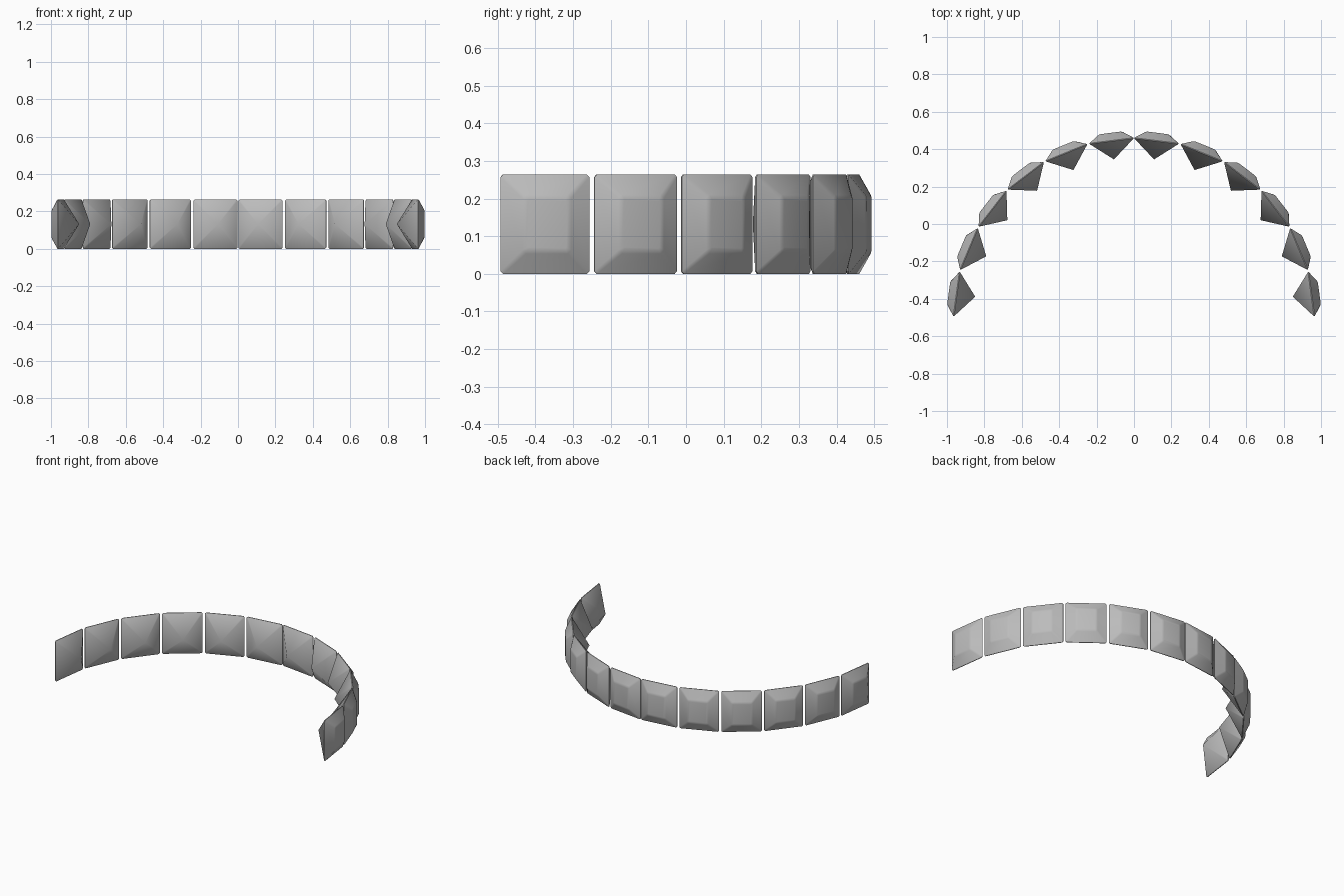
import bpy
import bmesh
import math
from mathutils import Matrix, Vector

cube = bpy.data.objects.get("Cube")
if cube:
    bpy.data.objects.remove(cube, do_unlink=True)

# One grey stone colour
grey = bpy.data.materials.new("stone_grey")
colour = (0.5, 0.5, 0.5, 1)
grey.use_nodes = True
grey.diffuse_color = colour
grey.node_tree.nodes["Principled BSDF"].inputs["Base Color"].default_value = colour

# Stone proportions and the arc they sit on
HALF_W, HALF_H = 0.119, 0.132
INSET, CROWN, DEPTH, CHAMFER = 0.06, 0.043, 0.1, 0.007
RADIUS, CENTRE_Y = 0.957, -0.505
PER_SIDE = 6


def ring(bm, w, h, y, c):
    """Rectangle with clipped corners in the plane at depth y."""
    points = []
    for sx, sz, flip in ((1, 1, 0), (-1, 1, 1), (-1, -1, 0), (1, -1, 1)):
        pair = [(sx * w, sz * (h - c)), (sx * (w - c), sz * h)]
        points += reversed(pair) if flip else pair
    return [bm.verts.new((x, y, z)) for x, z in points]


def stone_mesh():
    """Square cut stone: table and crown face +y, pavilion point faces -y."""
    bm = bmesh.new()
    table = ring(bm, HALF_W - INSET, HALF_H - INSET, CROWN, CHAMFER)
    upper = ring(bm, HALF_W, HALF_H, 0.002, CHAMFER)
    lower = ring(bm, HALF_W, HALF_H, -0.002, CHAMFER)
    tip = bm.verts.new((0, -DEPTH, 0))
    table_face = bm.faces.new(table)
    for i in range(len(table)):
        j = (i + 1) % len(table)
        bm.faces.new((table[i], upper[i], upper[j], table[j]))
        bm.faces.new((upper[i], lower[i], lower[j], upper[j]))
        bm.faces.new((lower[i], tip, lower[j]))
    # Softly polished rim round the table
    bmesh.ops.bevel(bm, geom=list(table_face.edges), offset=0.008,
                    segments=2, profile=0.5, affect="EDGES")
    bmesh.ops.recalc_face_normals(bm, faces=bm.faces)
    mesh = bpy.data.meshes.new("cut_stone")
    bm.to_mesh(mesh)
    bm.free()
    mesh.materials.append(grey)
    return mesh


# Stones along both halves of the arc, points facing the centre
stones = []
for side, name in ((1, "left"), (-1, "right")):
    for i in range(PER_SIDE):
        angle = side * math.radians(7.2 + 15 * i)
        place = Vector((RADIUS * math.sin(angle),
                        CENTRE_Y + RADIUS * math.cos(angle), HALF_H))
        stone = bpy.data.objects.new(f"{name}_stone_{i + 1}", stone_mesh())
        stone.matrix_world = Matrix.Translation(place) @ Matrix.Rotation(-angle, 4, "Z")
        bpy.context.collection.objects.link(stone)
        stones.append(stone)

bpy.ops.object.select_all(action="DESELECT")
for stone in stones:
    stone.select_set(True)
bpy.context.view_layer.objects.active = stones[0]
bpy.ops.object.shade_smooth_by_angle(angle=math.radians(30))
